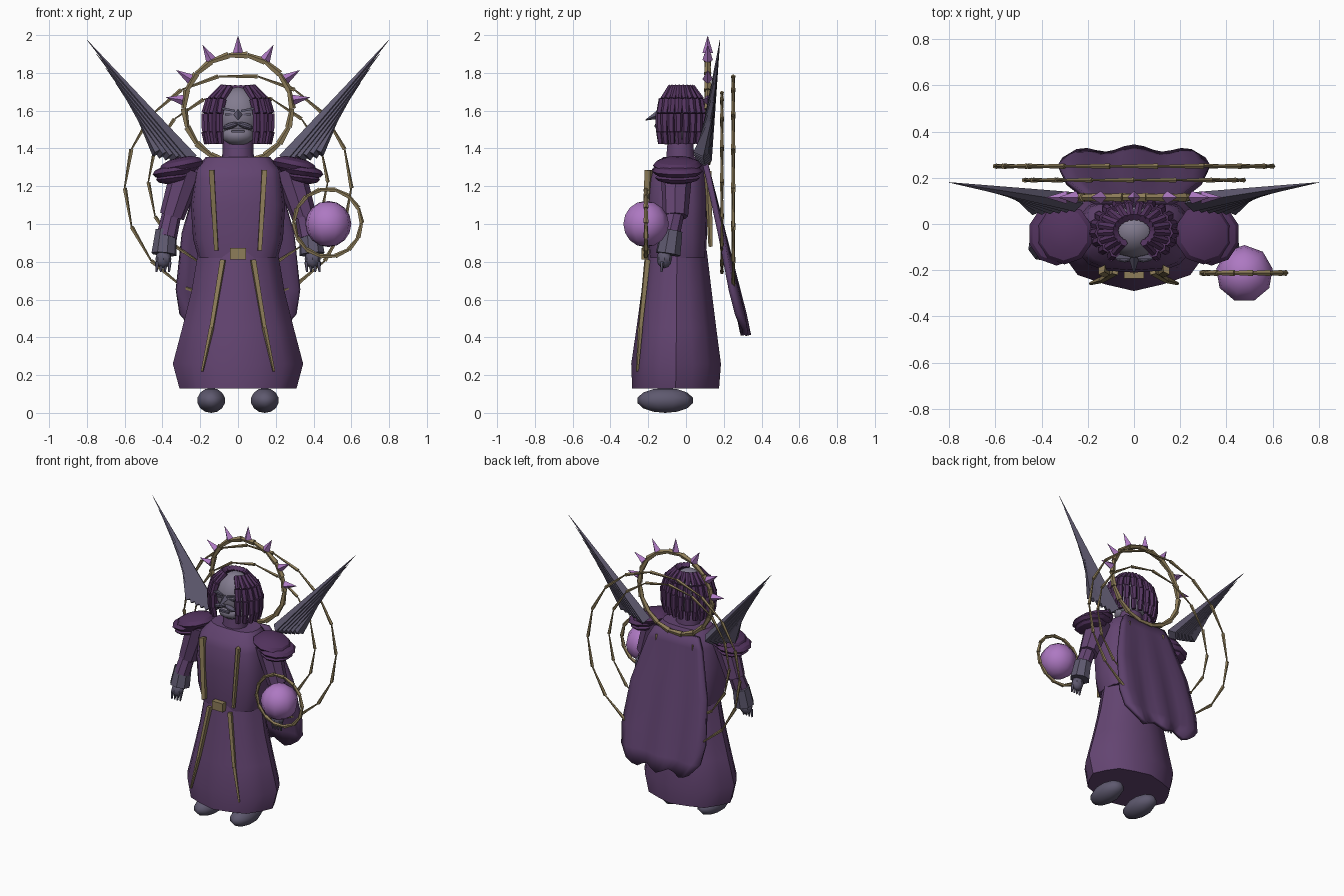
import bpy, bmesh, math
from mathutils import Vector, Matrix

if "Cube" in bpy.data.objects:
    bpy.data.objects.remove(bpy.data.objects["Cube"])


def material(name, rgb):
    m = bpy.data.materials.new(name)
    m.diffuse_color = (*rgb, 1)
    m.use_nodes = True
    m.node_tree.nodes["Principled BSDF"].inputs["Base Color"].default_value = m.diffuse_color
    return m


ROBE = material("robe_purple", (.125, .058, .165))
DARK = material("dark_purple", (.088, .034, .115))
CAPE = material("cape_purple", (.110, .052, .150))
SLATE = material("slate", (.112, .100, .158))
SKIN = material("pale_grey", (.225, .200, .275))
LILAC = material("lilac", (.420, .190, .540))
GOLD = material("old_gold", (.270, .205, .100))


def finish(name, bm, mat, smooth=0):
    bmesh.ops.recalc_face_normals(bm, faces=bm.faces)
    me = bpy.data.meshes.new(name)
    bm.to_mesh(me)
    bm.free()
    me.materials.append(mat)
    ob = bpy.data.objects.new(name, me)
    bpy.context.collection.objects.link(ob)
    if smooth:
        bpy.ops.object.select_all(action='DESELECT')
        ob.select_set(True)
        bpy.context.view_layer.objects.active = ob
        bpy.ops.object.shade_smooth_by_angle(angle=math.radians(smooth))
    return ob


def rod(bm, p, q, r1, r2, n=6, flat=(1, 1)):
    p, q = Vector(p), Vector(q)
    d = q - p
    mat = (Matrix.Translation((p + q) / 2) @ d.to_track_quat('Z', 'Y').to_matrix().to_4x4()
           @ Matrix.Diagonal((*flat, 1, 1)))
    bmesh.ops.create_cone(bm, cap_ends=True, segments=n, radius1=r1, radius2=r2,
                          depth=d.length, matrix=mat)


def ball(bm, c, r, n=10, m=7, tilt=0):
    mat = Matrix.Translation(c) @ Matrix.Rotation(tilt, 4, 'Y') @ Matrix.Diagonal((*r, 1))
    bmesh.ops.create_uvsphere(bm, u_segments=n, v_segments=m, radius=1, matrix=mat)


def box(bm, c, size, rot=0):
    mat = Matrix.Translation(c) @ Matrix.Rotation(rot, 4, 'Y') @ Matrix.Diagonal((*size, 1))
    bmesh.ops.create_cube(bm, size=1, matrix=mat)


def loft(name, rows, mat, n=16, fold=1.0, power=1.0, smooth=40):
    """Rows of (z, half width, front y, back y)."""
    bm = bmesh.new()
    loops = []
    for z, rx, y0, y1 in rows:
        loop = []
        for i in range(n):
            a = 2 * math.pi * i / n
            k = fold if i % 2 else 1
            c, s = math.cos(a), math.sin(a)
            x = math.copysign(abs(c) ** power, c) * rx * k
            y = math.copysign(abs(s) ** power, s) * (y1 - y0) / 2 * k + (y0 + y1) / 2
            loop.append(bm.verts.new((x, y, z)))
        loops.append(loop)
    for a, b in zip(loops, loops[1:]):
        for i in range(n):
            bm.faces.new((a[i], a[(i + 1) % n], b[(i + 1) % n], b[i]))
    bm.faces.new(loops[0])
    bm.faces.new(loops[-1])
    return finish(name, bm, mat, smooth)


def hoop(name, c, radius, count, r1, r2):
    """Upright ring of tapered links."""
    bm = bmesh.new()
    pts = [Vector(c) + radius * Vector((math.cos(a), 0, math.sin(a)))
           for a in (2 * math.pi * i / count for i in range(count))]
    for i in range(count):
        rod(bm, pts[i], pts[(i + 1) % count], r1, r2, 5)
    return finish(name, bm, GOLD)


# robe
loft("skirt", [(.13, .31, -.285, .175), (.26, .345, -.29, .185), (.45, .295, -.262, .16),
               (.65, .245, -.235, .135), (.86, .21, -.205, .11)], ROBE, fold=.95)
loft("torso", [(.82, .21, -.195, .105), (.92, .238, -.205, .11), (1.1, .25, -.21, .115),
               (1.24, .235, -.20, .11), (1.29, .225, -.18, .105), (1.355, .17, -.12, .08)],
     ROBE, power=.7)
loft("neck", [(1.33, .085, -.11, .05), (1.45, .08, -.1, .04)], ROBE, n=10)

# cape
bm = bmesh.new()
rows = [(1.33, .17), (1.25, .21), (.95, .295), (.65, .325), (.52, .305), (.43, .245)]
grid = []
for z, w in rows:
    t = (1.33 - z) / .9
    line = []
    for j in range(13):
        u = j / 6 - 1
        y = .10 + .215 * t + t * (.015 * math.cos(2 * math.pi * u * w / .24) - .02 * u ** 4)
        line.append(bm.verts.new((u * w, y, z - (.02 * math.cos(u * 9) * (t > .95)))))
    grid.append(line)
for a, b in zip(grid, grid[1:]):
    for j in range(12):
        bm.faces.new((a[j], a[j + 1], b[j + 1], b[j]))
cape = finish("cape", bm, CAPE, 30)
sol = cape.modifiers.new("thickness", 'SOLIDIFY')
sol.thickness, sol.offset = .03, 0

# straps, sash ends and buckle
for s in (-1, 1):
    bm = bmesh.new()
    rod(bm, (s * .14, -.198, 1.285), (s * .115, -.215, .86), .026, .02, 4, (1, .6))
    rod(bm, (s * .14, .115, 1.28), (s * .10, .13, .88), .022, .012, 4, (1, .6))
    rod(bm, (s * .08, -.205, .81), (s * .14, -.242, .45), .018, .014, 4)
    rod(bm, (s * .14, -.242, .45), (s * .19, -.258, .22), .014, .007, 4)
    finish("straps", bm, GOLD)
bm = bmesh.new()
box(bm, (0, -.21, .843), (.085, .05, .06))
finish("buckle", bm, GOLD)

for s in (-1, 1):
    # feet
    bm = bmesh.new()
    ball(bm, (s * .142, -.11, .066), (.078, .15, .066))
    finish("foot", bm, SLATE, 60)
    # arms
    bm = bmesh.new()
    rod(bm, (s * .27, -.05, 1.29), (s * .35, -.055, 1.04), .085, .066, 8)
    rod(bm, (s * .345, -.055, 1.08), (s * .378, -.09, .93), .05, .055, 8)
    finish("sleeve", bm, ROBE, 40)
    bm = bmesh.new()
    rod(bm, (s * .38, -.075, .965), (s * .392, -.095, .84), .058, .068, 8)
    ball(bm, (s * .395, -.115, .815), (.042, .04, .05), 8, 6)
    for k in range(4):
        x = s * (.362 + .022 * k)
        rod(bm, (x, -.125, .80), (x + s * .003, -.13, .745), .012, .005, 5)
    finish("gauntlet", bm, SLATE, 40)
    # shoulder armour scales
    bm = bmesh.new()
    ball(bm, (s * .30, -.045, 1.31), (.125, .13, .045), 10, 6, s * .2)
    ball(bm, (s * .335, -.045, 1.28), (.125, .135, .038), 10, 6, s * .15)
    ball(bm, (s * .34, -.045, 1.245), (.10, .12, .032), 10, 6, s * .12)
    finish("shoulder_armour", bm, DARK, 30)
    # wing feathers
    bm = bmesh.new()
    for k in range(6):
        u = k / 5
        base = Vector((s * (.25 + .17 * u), .095 - .004 * k, 1.335 + .045 * u))
        tip = Vector((s * (.80 - .25 * u), .18 - .035 * u, 1.975 - .375 * u))
        rod(bm, base, tip, .042, .001, 4)
    finish("wing", bm, SLATE)

# head and face
HX, HY = 0, -.03
bm = bmesh.new()
ball(bm, (HX, HY, 1.575), (.125, .12, .15), 14, 10)
ball(bm, (0, -.07, 1.47), (.09, .085, .055), 10, 6)
finish("head", bm, SKIN, 60)
bm = bmesh.new()
rod(bm, (0, -.13, 1.585), (0, -.215, 1.55), .028, .002, 4)
for s in (-1, 1):
    box(bm, (s * .05, -.142, 1.605), (.07, .02, .012), s * -.2)
    box(bm, (s * .05, -.14, 1.58), (.04, .016, .01))
    ball(bm, (s * .04, -.145, 1.52), (.045, .022, .016), 8, 5, s * .3)
box(bm, (0, -.15, 1.49), (.07, .02, .012))
finish("facial_features", bm, SLATE)

# hair locks
bm = bmesh.new()
COUNT = 18
for i in range(COUNT):
    a = math.radians(34 + 292 * i / (COUNT - 1))
    path = [Vector((HX + .175 * k * math.sin(a), HY - .132 * k * math.cos(a), z))
            for k, z in ((.45, 1.725), (.85, 1.66), (1, 1.585), (1, 1.49), (.93, 1.425))]
    for p, q, r in zip(path, path[1:], (.019, .023, .023, .02)):
        rod(bm, p, q, r, r * .85, 6)
finish("hair_locks", bm, DARK)

# halo with spikes
hoop("halo", (0, .115, 1.61), .287, 18, .020, .013)
bm = bmesh.new()
for deg in (9, 32, 61, 90, 119, 148, 171):
    a = math.radians(deg)
    d = Vector((math.cos(a), 0, math.sin(a)))
    c = Vector((0, .115, 1.61))
    rod(bm, c + d * .295, c + d * .385, .028, .001, 4)
finish("halo_spikes", bm, LILAC)

# large rings behind the back
hoop("outer_ring", (0, .25, 1.19), .60, 18, .012, .005)
hoop("inner_ring", (0, .19, 1.22), .475, 16, .011, .004)

# floating orb and its ring
bm = bmesh.new()
ball(bm, (.478, -.215, 1.0), (.124, .124, .122), 9, 8)
finish("orb", bm, LILAC, 60)
hoop("orb_ring", (.475, -.212, 1.005), .18, 14, .014, .009)
